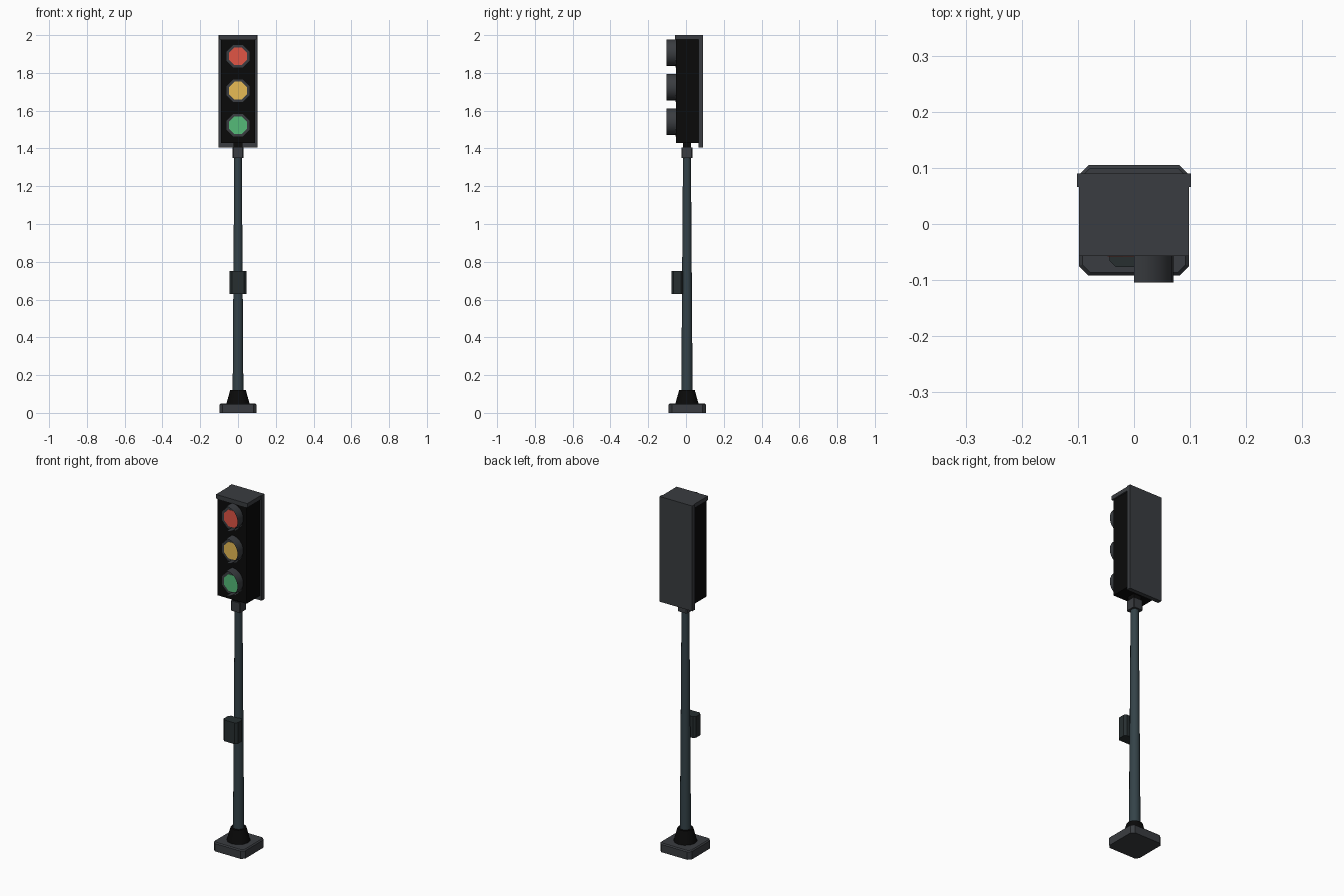
import bpy, bmesh, math
from mathutils import Matrix

if "Cube" in bpy.data.objects:
    bpy.data.objects.remove(bpy.data.objects["Cube"])


def mat(name, *rgb):
    m = bpy.data.materials.new(name)
    m.diffuse_color = (*rgb, 1)
    m.use_nodes = True
    m.node_tree.nodes["Principled BSDF"].inputs["Base Color"].default_value = m.diffuse_color
    return m


GREY = mat("dark_grey", 0.042, 0.046, 0.052)
BLACK = mat("black", 0.003, 0.003, 0.003)
STEEL = mat("blue_steel", 0.034, 0.055, 0.065)
BOXC = mat("box_grey", 0.02, 0.028, 0.03)
RED = mat("red", 0.75, 0.09, 0.06)
AMBER = mat("amber", 0.8, 0.5, 0.09)
GREEN = mat("green", 0.09, 0.5, 0.19)


def finish(name, bm, material, smooth=None):
    me = bpy.data.meshes.new(name)
    bm.to_mesh(me)
    bm.free()
    ob = bpy.data.objects.new(name, me)
    bpy.context.collection.objects.link(ob)
    me.materials.append(material)
    if smooth:
        bpy.ops.object.select_all(action='DESELECT')
        ob.select_set(True)
        bpy.context.view_layer.objects.active = ob
        bpy.ops.object.shade_smooth_by_angle(angle=math.radians(smooth))
    return ob


def box(name, x, y0, y1, z0, z1, material, chamfer=0, rim=0):
    """Box of half width x, with optional chamfered upright and top edges."""
    bm = bmesh.new()
    m = Matrix.Translation((0, (y0 + y1) / 2, (z0 + z1) / 2)) @ \
        Matrix.Diagonal((2 * x, y1 - y0, z1 - z0, 1))
    bmesh.ops.create_cube(bm, size=1, matrix=m)
    if chamfer:
        up = [e for e in bm.edges
              if abs(e.verts[0].co.z - e.verts[1].co.z) > 1e-4]
        bmesh.ops.bevel(bm, geom=up, offset=chamfer, segments=1, affect='EDGES')
    if rim:
        top = [e for e in bm.edges if all(v.co.z > z1 - 1e-4 for v in e.verts)]
        bmesh.ops.bevel(bm, geom=top, offset=rim, segments=1, affect='EDGES')
    return finish(name, bm, material)


def cone(name, r0, r1, z0, z1, y, sides, material):
    bm = bmesh.new()
    bmesh.ops.create_cone(bm, cap_ends=True, segments=sides, radius1=r0,
                          radius2=r1, depth=z1 - z0,
                          matrix=Matrix.Translation((0, y, (z0 + z1) / 2)))
    return finish(name, bm, material, 50)


def disc(name, r, y0, y1, z, material):
    """Octagonal disc facing the front, flat side up."""
    bm = bmesh.new()
    m = Matrix.Translation((0, (y0 + y1) / 2, z)) @ \
        Matrix.Rotation(math.pi / 2, 4, 'X') @ Matrix.Rotation(math.pi / 8, 4, 'Z')
    bmesh.ops.create_cone(bm, cap_ends=True, segments=8, radius1=r, radius2=r,
                          depth=abs(y1 - y0), matrix=m)
    return finish(name, bm, material)


def visor(name, r, y0, y1, z, n=12):
    """Thin half-round sheet around the right side of a lamp."""
    bm = bmesh.new()
    rows = []
    for i in range(n + 1):
        a = -math.pi / 2 + math.pi * i / n
        rows.append([bm.verts.new((r * math.cos(a), y, z + r * math.sin(a)))
                     for y in (y0, y1)])
    for a, b in zip(rows, rows[1:]):
        bm.faces.new((a[0], a[1], b[1], b[0]))
    bm.normal_update()
    for f in bm.faces:
        if f.normal.x < 0 and f.calc_center_median().x > 0:
            f.normal_flip()
    return finish(name, bm, GREY, 50)


PY = 0.005  # pole axis

# Base and pole
box("base_plate", 0.098, -0.092, 0.105, 0, 0.05, GREY, 0.017, 0.006)
cone("pole_foot", 0.061, 0.041, 0.05, 0.122, PY, 12, BLACK)
cone("pole", 0.03, 0.021, 0.1, 1.37, PY, 10, STEEL)
box("control_box", 0.044, -0.077, -0.015, 0.63, 0.75, BOXC, 0.012)

# Bracket under the signal head
box("collar", 0.029, PY - 0.029, PY + 0.029, 1.35, 1.405, GREY, 0.004)
box("neck", 0.024, PY - 0.022, PY + 0.022, 1.4, 1.44, BLACK)

# Signal head
box("housing", 0.09, -0.053, 0.07, 1.43, 1.98, BLACK)
box("roof", 0.098, -0.057, 0.07, 1.977, 2.0, GREY)
box("back_plate", 0.102, 0.066, 0.09, 1.405, 2.0, GREY)

# Three lamps with rings and side visors
for name, colour, z in (("red", RED, 1.888), ("amber", AMBER, 1.706),
                        ("green", GREEN, 1.523)):
    disc(name + "_ring", 0.065, -0.056, -0.05, z, GREY)
    disc(name + "_lens", 0.051, -0.0575, -0.05, z, colour)
    visor(name + "_visor", 0.07, -0.104, -0.053, z + 0.019)
